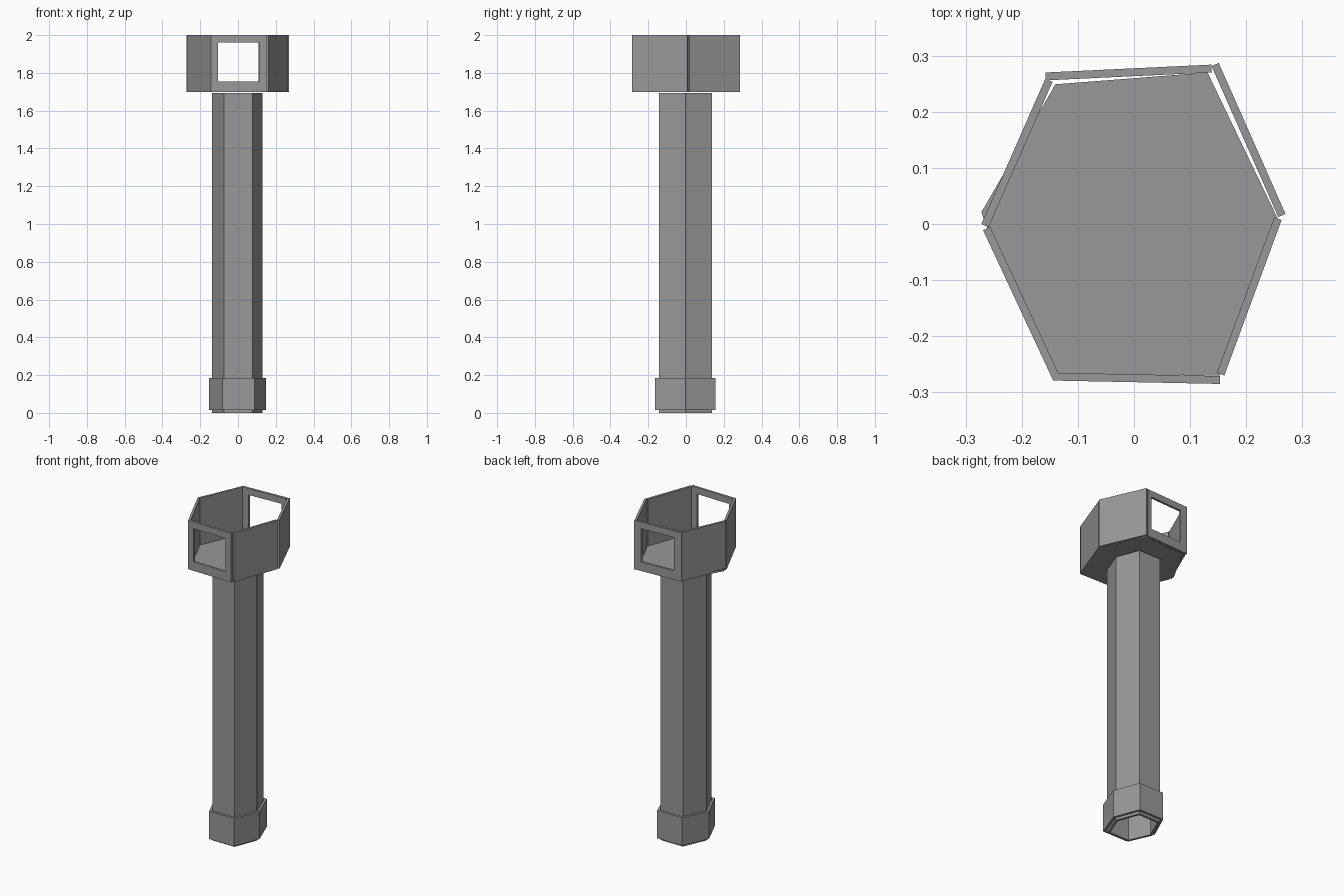
import bpy, bmesh
from mathutils import Vector

if "Cube" in bpy.data.objects:
    bpy.data.objects.remove(bpy.data.objects["Cube"])

# Dark grey for every part
GREY = bpy.data.materials.new("dark_grey")
GREY.diffuse_color = (0.316, 0.316, 0.316, 1)
GREY.use_nodes = True
GREY.node_tree.nodes["Principled BSDF"].inputs["Base Color"].default_value = GREY.diffuse_color


def finish(name, bm):
    """Turn a bmesh into a linked, grey object."""
    me = bpy.data.meshes.new(name)
    bm.to_mesh(me)
    bm.free()
    me.materials.append(GREY)
    ob = bpy.data.objects.new(name, me)
    bpy.context.collection.objects.link(ob)
    return ob


def prism(name, outline, z0, z1):
    """Extrude a flat outline from z0 to z1."""
    bm = bmesh.new()
    face = bm.faces.new([bm.verts.new((x, y, z0)) for x, y in outline])
    ext = bmesh.ops.extrude_face_region(bm, geom=[face])
    verts = [v for v in ext["geom"] if isinstance(v, bmesh.types.BMVert)]
    bmesh.ops.translate(bm, vec=(0, 0, z1 - z0), verts=verts)
    bmesh.ops.recalc_face_normals(bm, faces=bm.faces)
    return finish(name, bm)


def panel(name, p, q, z0, z1, t=0.014):
    """Upright board from p to q (counter-clockwise), thickness inward."""
    p, q = Vector(p), Vector(q)
    d = (q - p).normalized()
    n = Vector((-d.y, d.x)) * t
    return prism(name, [p, q, q + n, p + n], z0, z1)


def window_panel(name, p, q, z0, z1, u0, u1, w0, w1, t=0.014):
    """Board with a rectangular opening: ring of quads, then solidified."""
    p, q = Vector(p), Vector(q)
    bm = bmesh.new()

    def ring(ua, ub, za, zb):
        pts = []
        for u, z in ((ua, za), (ub, za), (ub, zb), (ua, zb)):
            c = p.lerp(q, u)
            pts.append(bm.verts.new((c.x, c.y, z)))
        return pts

    a, b = ring(0, 1, z0, z1), ring(u0, u1, w0, w1)
    for i in range(4):
        j = (i + 1) % 4
        bm.faces.new((a[i], a[j], b[j], b[i]))
    ob = finish(name, bm)
    mod = ob.modifiers.new("thickness", "SOLIDIFY")
    mod.thickness, mod.offset = t, -1
    return ob


SIDES = ["front", "front_right", "back_right", "back", "back_left", "front_left"]


def hex_tube(name, pts, z0, z1):
    """Six boards around an open hexagon."""
    for i, side in enumerate(SIDES):
        panel(f"{name}_{side}", pts[i], pts[(i + 1) % 6], z0, z1)


# Hollow shaft
hex_tube("shaft", [(-0.075, -0.142), (0.076, -0.142), (0.13, -0.003),
                   (0.076, 0.138), (-0.075, 0.138), (-0.137, -0.003)], 0.0, 1.693)

# Collar round the foot
hex_tube("collar", [(-0.082, -0.163), (0.088, -0.163), (0.148, -0.003),
                    (0.088, 0.155), (-0.082, 0.155), (-0.154, -0.003)], 0.014, 0.185)

# Head floor
prism("head_floor", [(-0.137, -0.268), (0.153, -0.27), (0.256, 0.010), (0.131, 0.27),
                     (-0.14, 0.249), (-0.272, 0.021), (-0.262, -0.006)], 1.70, 1.712)

# Head walls, slightly misaligned, with windows front and back
Z0, Z1 = 1.70, 2.0
window_panel("head_front", (-0.144, -0.279), (0.153, -0.285), Z0, Z1, 0.13, 0.87, 1.755, 1.96)
panel("head_front_right", (0.161, -0.27), (0.263, 0.007), Z0, Z1)
panel("head_back_right", (0.27, 0.018), (0.151, 0.287), Z0, Z1)
window_panel("head_back", (0.138, 0.284), (-0.158, 0.270), Z0, Z1, 0.10, 0.84, 1.755, 1.96)
panel("head_back_left", (-0.158, 0.259), (-0.272, 0.000), Z0, Z1)
panel("head_front_left", (-0.269, -0.011), (-0.144, -0.279), Z0, Z1)
